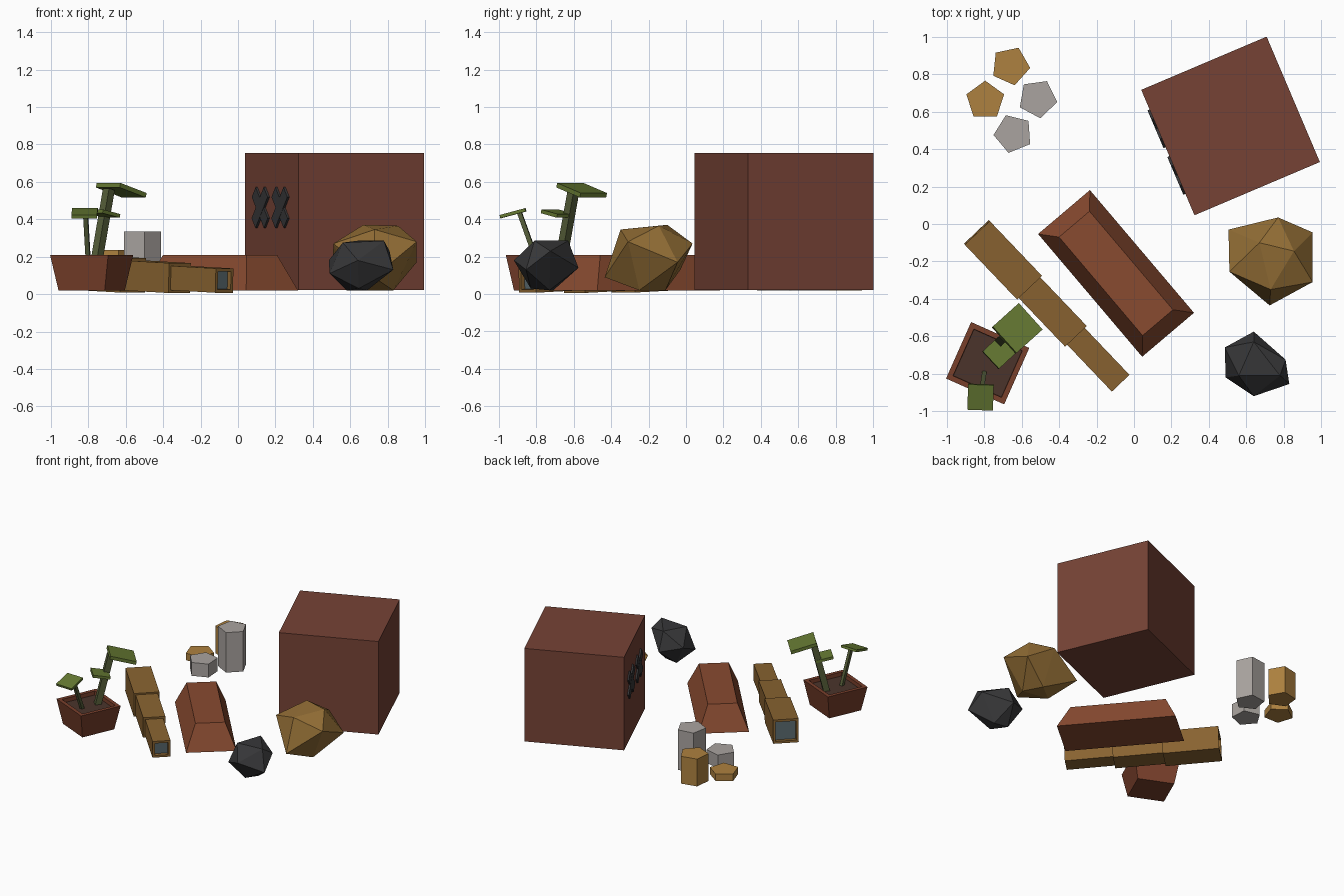
import bpy, bmesh
from math import radians, pi, sin, cos
from mathutils import Matrix, Vector

if "Cube" in bpy.data.objects:
    bpy.data.objects.remove(bpy.data.objects["Cube"])


def mat(name, *rgb):
    m = bpy.data.materials.new(name)
    m.diffuse_color = (*rgb, 1)
    m.use_nodes = True
    m.node_tree.nodes["Principled BSDF"].inputs["Base Color"].default_value = m.diffuse_color
    return m


BRICK = mat("brick", .18, .055, .036)
INGOT = mat("copper", .25, .07, .03)
OCHRE = mat("ochre", .29, .155, .036)
COAL = mat("coal", .038, .038, .04)
WOOD = mat("brass", .25, .125, .03)
GLASS = mat("glass", .1, .14, .155)
GOLD = mat("gold", .42, .22, .05)
SILVER = mat("silver", .40, .37, .35)
CLAY = mat("clay", .19, .05, .024)
SOIL = mat("soil", .07, .034, .024)
LEAF = mat("leaf", .13, .19, .032)
STEM = mat("stem", .09, .11, .04)


def finish(bm, name, matrix, *mats):
    me = bpy.data.meshes.new(name)
    bmesh.ops.recalc_face_normals(bm, faces=bm.faces)
    bm.to_mesh(me)
    bm.free()
    ob = bpy.data.objects.new(name, me)
    for m in mats:
        me.materials.append(m)
    ob.matrix_world = matrix
    bpy.context.collection.objects.link(ob)
    return ob


def frustum_bm(bottom, top, h):
    """Box from z=0 to z=h whose top and bottom sizes may differ."""
    bm = bmesh.new()
    bmesh.ops.create_cube(bm, size=1)
    for v in bm.verts:
        s = top if v.co.z > 0 else bottom
        v.co = (v.co.x * s[0], v.co.y * s[1], (v.co.z + .5) * h)
    return bm


def box(name, size, matrix, m):
    bm = bmesh.new()
    bmesh.ops.create_cube(bm, size=1, matrix=Matrix.Diagonal((*size, 1)))
    return finish(bm, name, matrix, m)


def recess(bm, direction, rim, depth):
    """Sink a framed opening into the face pointing along direction."""
    bm.normal_update()
    f = max(bm.faces, key=lambda f: f.normal.dot(direction))
    bmesh.ops.inset_region(bm, faces=[f], thickness=rim)
    bmesh.ops.inset_region(bm, faces=[f], thickness=.002, depth=-depth)
    f.material_index = 1


def at(x, y, z, deg=0, tilt=0):
    return (Matrix.Translation((x, y, z)) @ Matrix.Rotation(radians(deg), 4, 'Z')
            @ Matrix.Rotation(radians(tilt), 4, 'Y'))


# large block with two cross marks
BLOCK = at(.516, .524, .387, 23)
box("block", (.728, .728, .733), BLOCK, BRICK)
for i, y in enumerate((.14, -.13)):
    for j, a in enumerate((45, -45)):
        box(f"cross_mark_{i}_{j}", (.022 + .002 * j, .235, .075),
            BLOCK @ Matrix.Translation((-.364, y, .075)) @ Matrix.Rotation(radians(a), 4, 'X'), COAL)

# ingot
finish(frustum_bm((.86, .363), (.69, .213), .19), "ingot", at(-.096, -.264, .02, -49.7), INGOT)

# telescope: three nested square tubes, glass sunk in both ends
start = Vector((-.84, -.045, .116))
axis = Vector((.768, -.805, -.044)).normalized()
turn = axis.to_track_quat('X', 'Z').to_matrix().to_4x4()
for name, a, b, w in (("telescope_rear", 0, .405, .184),
                      ("telescope_middle", .40, .765, .160),
                      ("telescope_front", .76, 1.112, .13)):
    bm = bmesh.new()
    bmesh.ops.create_cube(bm, size=1, matrix=Matrix.Diagonal((b - a, w, w, 1)))
    if a == 0:
        recess(bm, Vector((-1, 0, 0)), .025, .025)
    if b > 1:
        recess(bm, Vector((1, 0, 0)), .024, .025)
    finish(bm, name, Matrix.Translation(start + axis * (a + b) / 2) @ turn, WOOD, GLASS)

# plant pot with soil
bm = frustum_bm((.27, .265), (.34, .33), .19)
recess(bm, Vector((0, 0, 1)), .04, .03)
finish(bm, "plant_pot", at(-.782, -.744, .02, -24), CLAY, SOIL)

# stems and leaves
for name, p, q, w in (("tall_stem", (-.757, -.67, .17), (-.69, -.60, .56), .045),
                      ("short_stem", (-.80, -.795, .17), (-.815, -.89, .435), .024)):
    p, q = Vector(p), Vector(q)
    box(name, (w, w, (q - p).length),
        Matrix.Translation((p + q) / 2) @ (q - p).to_track_quat('Z', 'Y').to_matrix().to_4x4(), STEM)
for name, size, place in (("top_leaf", (.195, .19, .025), (-.624, -.558, .555, 42, 16)),
                          ("middle_leaf", (.128, .128, .02), (-.72, -.685, .43, 43, 11)),
                          ("low_leaf", (.14, .137, .018), (-.82, -.925, .432, -92, 15))):
    box(name, size, at(*place), LEAF)

# four five-sided coin stacks
for name, x, y, top, deg, m in (("gold_stack_tall", -.66, .845, .235, -6, GOLD),
                                ("gold_stack_low", -.795, .66, .075, 18, GOLD),
                                ("silver_stack_tall", -.515, .67, .335, -10, SILVER),
                                ("silver_stack_low", -.645, .483, .125, -32, SILVER)):
    bm = bmesh.new()
    bmesh.ops.create_cone(bm, cap_ends=True, segments=5, radius1=.106, radius2=.106, depth=top - .02)
    v = bm.verts[:][0].co
    off = Matrix.Rotation(-Vector((1, 0)).angle_signed(Vector((v.x, v.y))) * -1, 4, 'Z')
    bmesh.ops.transform(bm, matrix=off, verts=bm.verts)
    finish(bm, name, at(x, y, (top + .02) / 2, deg), m)


# faceted rocks: top triangle, six-point belt, bottom triangle
def rock(name, pts, m):
    bm = bmesh.new()
    for p in pts:
        bm.verts.new(p)
    bmesh.ops.convex_hull(bm, input=bm.verts)
    finish(bm, name, Matrix(), m)


rock("ochre_rock", [(.67, -.10, .37), (.855, -.145, .365), (.73, -.35, .345),
                    (.77, .035, .27), (.955, -.045, .17), (.955, -.31, .28),
                    (.725, -.435, .09), (.51, -.255, .27), (.505, -.03, .13),
                    (.755, -.11, .02), (.83, -.25, .02), (.62, -.215, .02)], OCHRE)
rock("coal_rock", [(.64, -.63, .285), (.56, -.81, .275), (.78, -.81, .285),
                   (.64, -.575, .14), (.81, -.725, .23), (.83, -.855, .13),
                   (.64, -.92, .18), (.49, -.82, .11), (.485, -.66, .18),
                   (.58, -.71, .02), (.69, -.73, .02), (.645, -.83, .03)], COAL)
